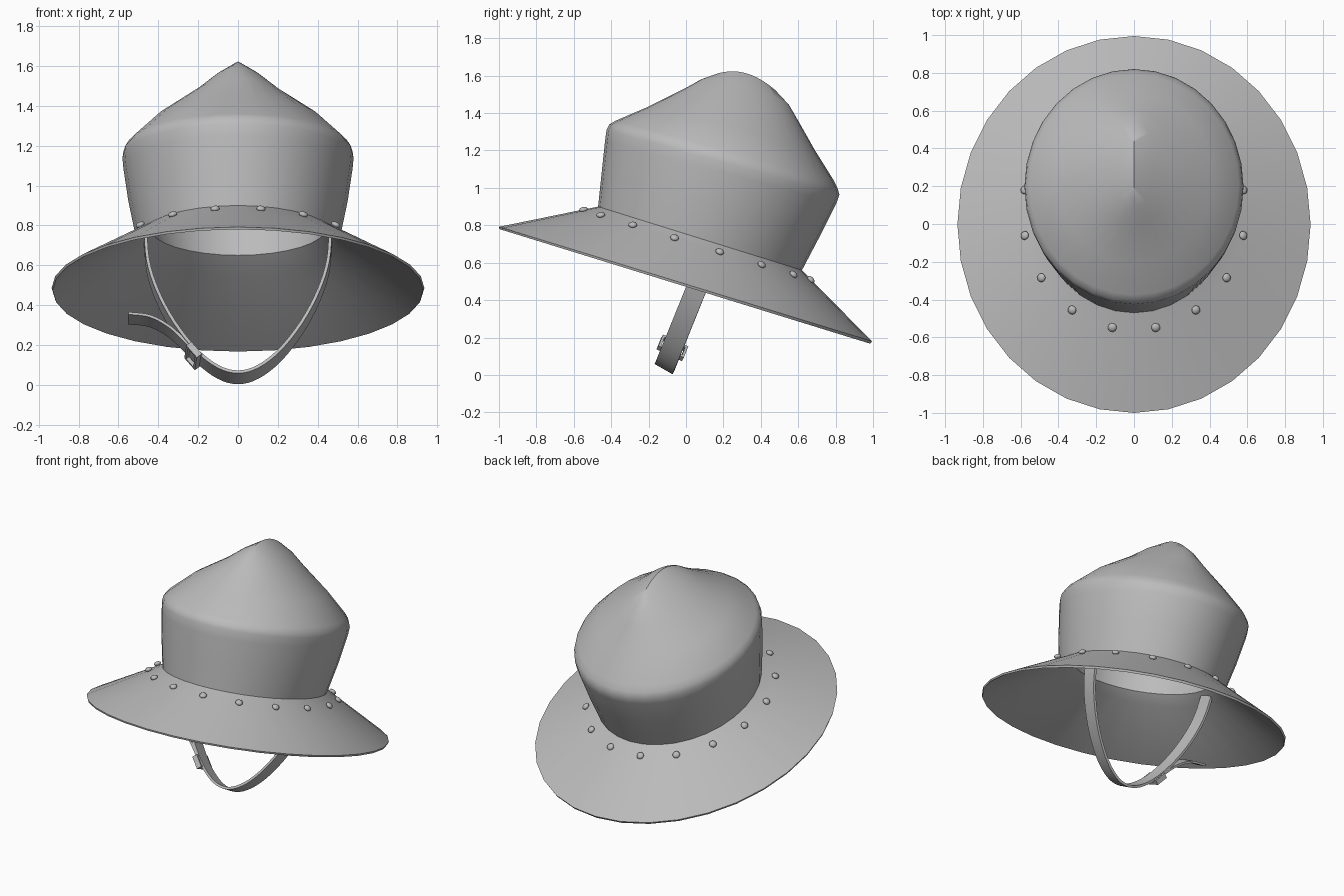
import bpy, bmesh, math
from mathutils import Vector

cube = bpy.data.objects.get("Cube")
if cube:
    bpy.data.objects.remove(cube, do_unlink=True)

steel = bpy.data.materials.new("grey steel")
steel.use_nodes = True
grey = (0.5, 0.5, 0.5, 1)
steel.diffuse_color = grey
steel.node_tree.nodes["Principled BSDF"].inputs["Base Color"].default_value = grey


def finish(bm, name, angle):
    bmesh.ops.remove_doubles(bm, verts=bm.verts, dist=0.0005)
    bmesh.ops.recalc_face_normals(bm, faces=bm.faces)
    mesh = bpy.data.meshes.new(name)
    bm.to_mesh(mesh)
    bm.free()
    obj = bpy.data.objects.new(name, mesh)
    bpy.context.collection.objects.link(obj)
    mesh.materials.append(steel)
    bpy.ops.object.select_all(action="DESELECT")
    obj.select_set(True)
    bpy.context.view_layer.objects.active = obj
    bpy.ops.object.shade_smooth_by_angle(angle=math.radians(angle))
    return obj


def ring_point(ring, a):
    """Tilted ellipse: front (y, z), back (y, z), half width, side bulge."""
    fy, fz, by, bz, width, bulge = ring
    t = (1 - math.cos(a)) / 2
    return Vector((width * math.sin(a), fy + (by - fy) * t,
                   fz + (bz - fz) * t + bulge * math.sin(a) ** 2))


def loft(name, rings, closed=False, angle=45, sides=32):
    bm = bmesh.new()
    loops = [[bm.verts.new(ring_point(r, math.tau * i / sides)) for i in range(sides)]
             for r in rings]
    pairs = list(zip(loops, loops[1:]))
    if closed:
        pairs.append((loops[-1], loops[0]))
    for a, b in pairs:
        for i in range(sides):
            j = (i + 1) % sides
            bm.faces.new((a[i], a[j], b[j], b[i]))
    return finish(bm, name, angle)


# Crown: inner lining up to the ridge, then the outer shell
lip = (-0.38, 0.92, 0.53, 0.65, 0.44, 0)
base = (-0.47, 0.90, 0.62, 0.56, 0.51, 0)
inner = [
    (0.18, 1.56, 0.42, 1.49, 0, 0.04),
    (0.02, 1.49, 0.54, 1.34, 0.18, 0),
    (-0.18, 1.39, 0.64, 1.18, 0.38, 0),
    (-0.36, 1.29, 0.74, 0.97, 0.52, 0),
    lip,
]
outer = [
    base,
    (-0.45, 1.09, 0.72, 0.75, 0.55, 0),
    (-0.433, 1.25, 0.805, 0.92, 0.575, 0),
    (-0.425, 1.31, 0.82, 0.965, 0.58, 0),
    (-0.41, 1.34, 0.81, 1.0, 0.575, 0),
    (-0.375, 1.36, 0.79, 1.04, 0.555, 0),
    (-0.2, 1.435, 0.69, 1.2, 0.42, 0.01),
    (0.0, 1.535, 0.605, 1.35, 0.22, 0.01),
    (0.08, 1.58, 0.55, 1.445, 0.11, 0.03),
    (0.15, 1.605, 0.48, 1.52, 0, 0.052),
]
loft("crown", inner + outer)

# Wide brim, thin at its edge
loft("brim", [
    lip,
    base,
    (-0.55, 0.884, 0.68, 0.497, 0.575, 0),
    (-1.0, 0.792, 0.995, 0.18, 0.935, 0),
    (-0.998, 0.78, 0.985, 0.167, 0.93, 0),
    (-0.46, 0.885, 0.61, 0.545, 0.505, 0),
], closed=True)

# Ring of domed rivets, set square to the brim
rivet_ring = (-0.56, 0.888, 0.68, 0.506, 0.59, 0)
brim_edge = (-1.0, 0.792, 0.995, 0.18, 0.935, 0)
bm = bmesh.new()
for k in range(16):
    a = math.tau * (k + 0.5) / 16
    p = ring_point(rivet_ring, a)
    along = ring_point(rivet_ring, a + 0.05) - ring_point(rivet_ring, a - 0.05)
    normal = along.cross(ring_point(brim_edge, a) - p).normalized()
    if normal.z < 0:
        normal = -normal
    turn = normal.to_track_quat("Z", "Y")
    dome = bmesh.ops.create_uvsphere(bm, u_segments=10, v_segments=6, radius=0.024)
    for v in dome["verts"]:
        v.co.z *= 0.6
        v.co = p + turn @ v.co
finish(bm, "brim_rivets", 60)


# Chin strap parts are ribbons swept in one slanted plane
across = Vector((0, 0.87, -0.5))


def on_strap(x, z):
    return Vector((x, -0.115 + 0.405 * (z - 0.04), z))


def ribbon(name, path, width, thickness, steps=4):
    pts = [on_strap(*p) for p in path]
    ends = [2 * pts[0] - pts[1]] + pts + [2 * pts[-1] - pts[-2]]
    curve = []
    for i in range(1, len(ends) - 2):
        p0, p1, p2, p3 = ends[i - 1:i + 3]
        for s in range(steps):
            t = s / steps
            curve.append(0.5 * (2 * p1 + (p2 - p0) * t + (2 * p0 - 5 * p1 + 4 * p2 - p3) * t * t
                                + (3 * p1 - p0 - 3 * p2 + p3) * t ** 3))
    curve.append(pts[-1])
    bm = bmesh.new()
    rows = []
    for i, p in enumerate(curve):
        tangent = curve[min(i + 1, len(curve) - 1)] - curve[max(i - 1, 0)]
        n = tangent.cross(across).normalized() * thickness / 2
        w = across * width / 2
        rows.append([bm.verts.new(p + q) for q in (w + n, w - n, -w - n, -w + n)])
    for a, b in zip(rows, rows[1:]):
        for i in range(4):
            j = (i + 1) % 4
            bm.faces.new((a[i], a[j], b[j], b[i]))
    bm.faces.new(rows[0])
    bm.faces.new(rows[-1])
    return finish(bm, name, 40)


half = [(0.465, 0.76), (0.452, 0.6), (0.405, 0.45), (0.32, 0.29), (0.21, 0.15), (0.1, 0.065)]
ribbon("chin_strap", half + [(0, 0.038)] + [(-x, z) for x, z in reversed(half)], 0.11, 0.016)
ribbon("strap_tail", [(-0.2, 0.125), (-0.26, 0.19), (-0.34, 0.265), (-0.44, 0.32), (-0.55, 0.335)],
       0.10, 0.014)

# Buckle: four bars framing the strap
bm = bmesh.new()
centre = on_strap(-0.225, 0.145)
tangent = (on_strap(-0.26, 0.19) - on_strap(-0.19, 0.11)).normalized()
up = tangent.cross(across).normalized()
side = up.cross(tangent)
for t, s, length, breadth in ((0.035, 0, 0.014, 0.15), (-0.035, 0, 0.014, 0.15),
                              (0, 0.068, 0.084, 0.014), (0, -0.068, 0.084, 0.014)):
    bar = bmesh.ops.create_cube(bm, size=1)
    for v in bar["verts"]:
        v.co = (centre + tangent * (t + v.co.x * length) + side * (s + v.co.y * breadth)
                + up * v.co.z * 0.034)
finish(bm, "strap_buckle", 30)
